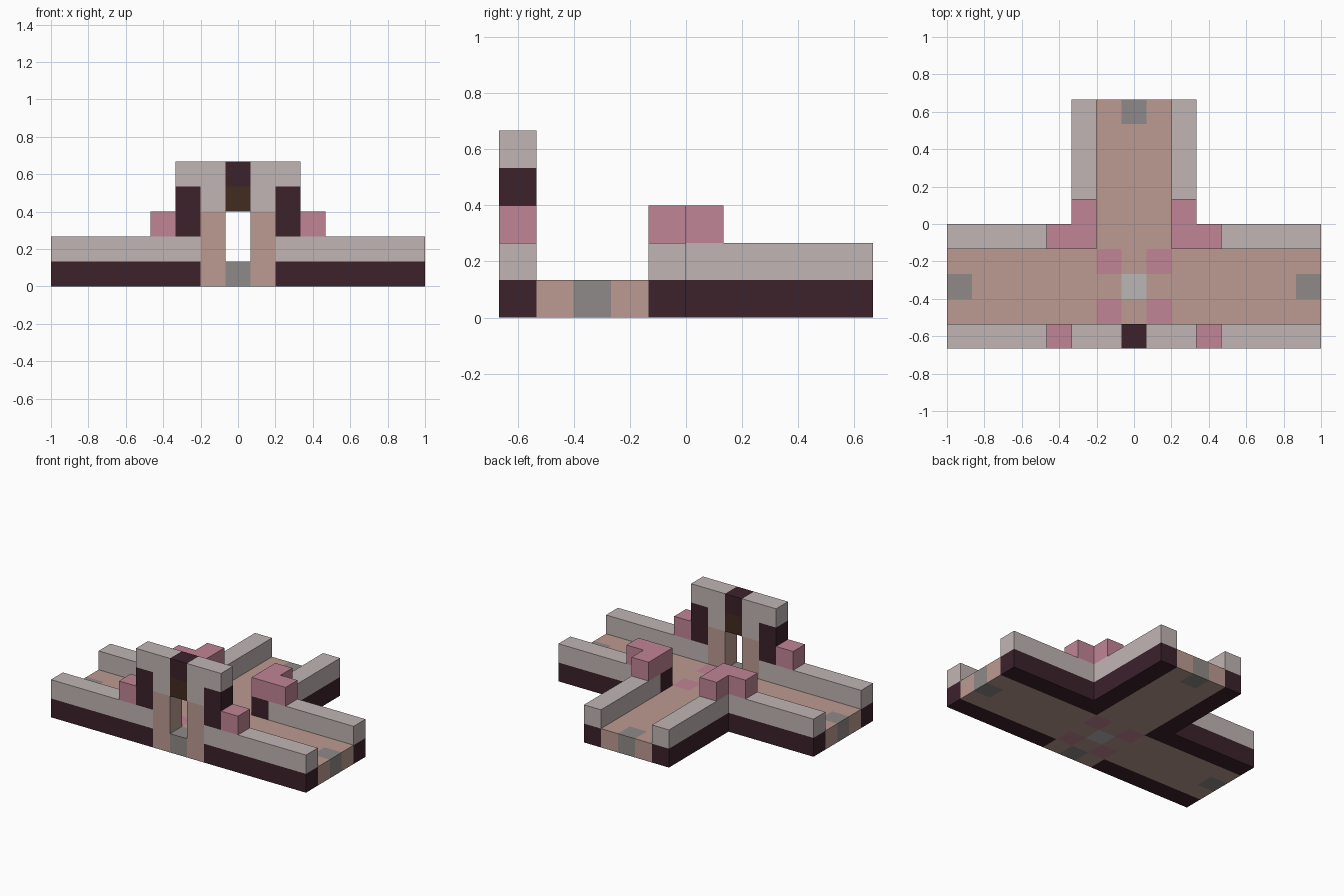
import bpy, bmesh, math
from mathutils import Vector

if "Cube" in bpy.data.objects:
    bpy.data.objects.remove(bpy.data.objects["Cube"], do_unlink=True)

U = 2 / 15  # one block


def material(name, rgb):
    lin = [((c / 255 + 0.055) / 1.055) ** 2.4 for c in rgb]
    m = bpy.data.materials.new(name)
    m.use_nodes = True
    m.diffuse_color = (*lin, 1)
    m.node_tree.nodes["Principled BSDF"].inputs["Base Color"].default_value = (*lin, 1)
    return m


STONE = material("warm grey stone", (192, 181, 180))
DARK = material("dark plum", (60, 34, 44))
TAN = material("dusty tan", (188, 154, 146))
PINK = material("dusty pink", (192, 133, 150))
GREY = material("mid grey", (143, 138, 136))
PALE = material("pale grey", (186, 183, 182))
BROWN = material("dark brown", (66, 44, 32))


def finish(name, bm, *mats):
    bmesh.ops.recalc_face_normals(bm, faces=bm.faces)
    mesh = bpy.data.meshes.new(name)
    bm.to_mesh(mesh)
    bm.free()
    for m in mats:
        mesh.materials.append(m)
    ob = bpy.data.objects.new(name, mesh)
    bpy.context.collection.objects.link(ob)
    return ob


def extrude_up(bm, height):
    ext = bmesh.ops.extrude_face_region(bm, geom=bm.faces[:], use_keep_orig=True)
    verts = [g for g in ext["geom"] if isinstance(g, bmesh.types.BMVert)]
    bmesh.ops.translate(bm, verts=verts, vec=(0, 0, height))


def prism(name, mat, outline, z0, z1):
    """Upright prism from an outline in block units."""
    bm = bmesh.new()
    bm.faces.new([bm.verts.new((x * U, y * U, z0 * U)) for x, y in outline])
    extrude_up(bm, (z1 - z0) * U)
    return finish(name, bm, mat)


def pair(name, mat, outline, z0, z1):
    """The same prism on the left (+x) and right (-x)."""
    for side, s in (("left", 1), ("right", -1)):
        prism(f"{side}_{name}", mat, [(x * s, y) for x, y in outline], z0, z1)


def rect(x0, x1, y0, y1):
    return [(x0, y0), (x1, y0), (x1, y1), (x0, y1)]


# Floor: T-shaped slab of tiles, including the gate threshold
tiles = {(x, y) for x in range(-7, 8) for y in (-4, -3, -2)}
tiles |= {(x, y) for x in (-1, 0, 1) for y in range(-1, 5)}
tiles.add((0, -5))
bm = bmesh.new()
for x, y in sorted(tiles):
    corners = rect(x - 0.5, x + 0.5, y, y + 1)
    bm.faces.new([bm.verts.new((a * U, b * U, 0)) for a, b in corners])
bmesh.ops.remove_doubles(bm, verts=bm.verts, dist=0.001)
extrude_up(bm, U)
bmesh.ops.recalc_face_normals(bm, faces=bm.faces)
for f in bm.faces:
    # colour each face by the tile it belongs to
    c = (f.calc_center_median() - f.normal * 0.02) / U
    x, y = math.floor(c.x + 0.5), math.floor(c.y)
    if (x, y) == (0, -3):
        f.material_index = 3
    elif abs(x) == 1 and y in (-4, -2):
        f.material_index = 2
    elif (abs(x) == 7 and y == -3) or (x == 0 and y in (-5, 4)):
        f.material_index = 1
finish("floor", bm, TAN, GREY, PINK, PALE)

# Front wall, two courses and a pink post block
front = rect(1.5, 7.5, -5, -4)
pair("front_wall_base", DARK, front, 0, 1)
pair("front_wall_top", STONE, front, 1, 2)
pair("front_wall_block", PINK, rect(2.5, 3.5, -5, -4), 2, 3)

# Back wall, turning the corner into the passage
corner = [(1.5, -1), (7.5, -1), (7.5, 0), (2.5, 0), (2.5, 5), (1.5, 5)]
pair("back_wall_base", DARK, corner, 0, 1)
pair("back_wall_top", STONE, rect(2.5, 7.5, -1, 0), 1, 2)
pair("passage_wall_top", STONE, rect(1.5, 2.5, 0, 5), 1, 2)
pair("corner_post", DARK, rect(1.5, 2.5, -1, 0), 1, 2)
cap = [(1.5, -1), (3.5, -1), (3.5, 0), (2.5, 0), (2.5, 1), (1.5, 1)]
pair("corner_cap", PINK, cap, 2, 3)

# Gate: pillars, dark flanks, stone head and keystone
pair("gate_pillar", TAN, rect(0.5, 1.5, -5, -4), 0, 3)
pair("gate_flank", DARK, rect(1.5, 2.5, -5, -4), 2, 4)
pair("gate_head", STONE, rect(0.5, 1.5, -5, -4), 3, 5)
pair("gate_shoulder", STONE, rect(1.5, 2.5, -5, -4), 4, 5)
prism("gate_lintel", BROWN, rect(-0.5, 0.5, -5, -4), 3, 4)
prism("gate_keystone", DARK, rect(-0.5, 0.5, -5, -4), 4, 5)
